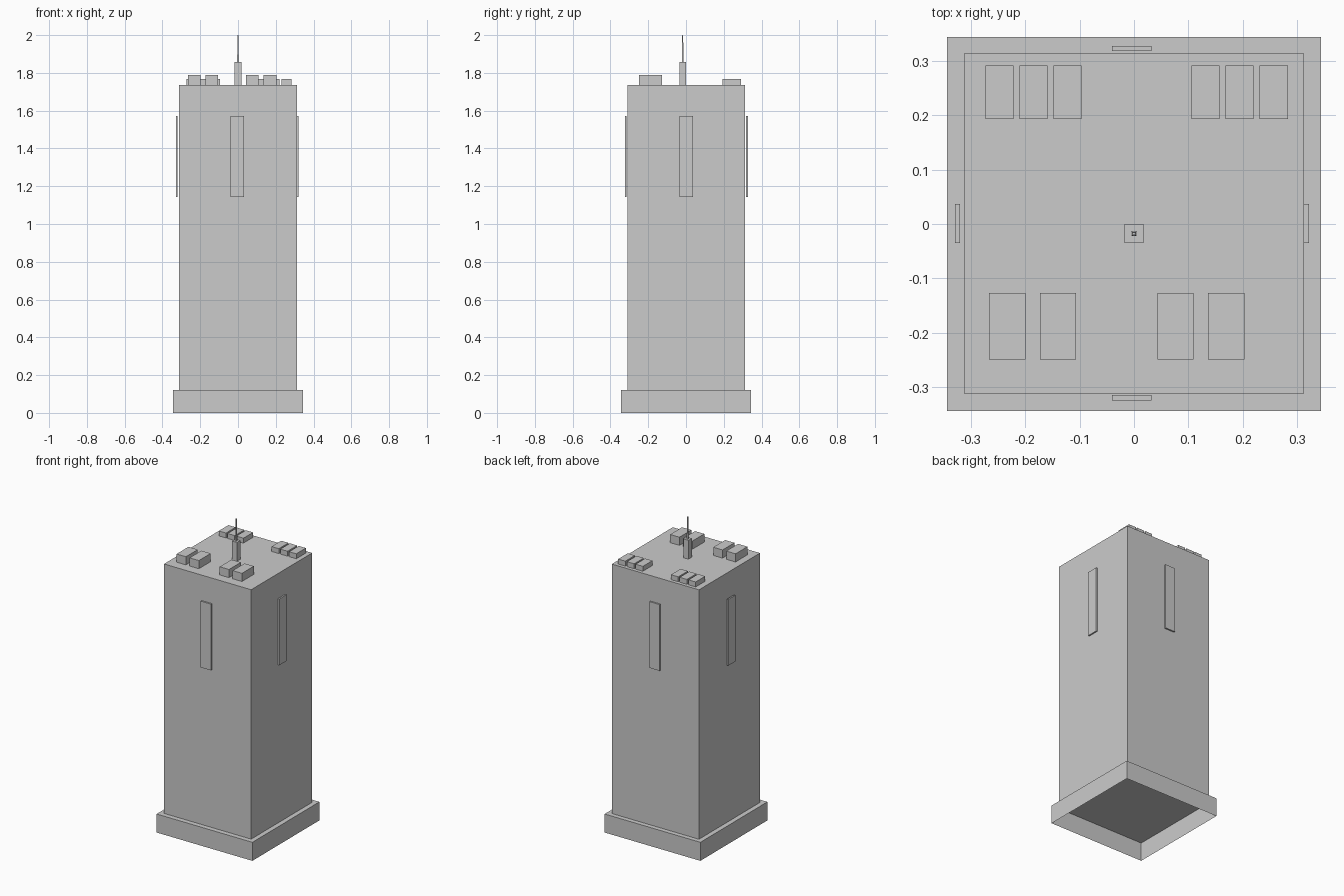
import bpy, bmesh

if "Cube" in bpy.data.objects:
    bpy.data.objects.remove(bpy.data.objects["Cube"])


def box(name, x, y, z, open_bottom=False, taper=1.0):
    """Box from (min, max) ranges; optional open underside and tapered top."""
    bm = bmesh.new()
    bmesh.ops.create_cube(bm, size=1)
    cx, cy = sum(x) / 2, sum(y) / 2
    if open_bottom:
        bm.faces.ensure_lookup_table()
        low = [f for f in bm.faces if f.normal.z < -0.5]
        bmesh.ops.delete(bm, geom=low, context='FACES_ONLY')
    for v in bm.verts:
        s = taper if v.co.z > 0 else 1.0
        v.co = (cx + v.co.x * (x[1] - x[0]) * s,
                cy + v.co.y * (y[1] - y[0]) * s,
                z[1] if v.co.z > 0 else z[0])
    mesh = bpy.data.meshes.new(name)
    bm.to_mesh(mesh)
    bm.free()
    ob = bpy.data.objects.new(name, mesh)
    bpy.context.collection.objects.link(ob)
    return ob


ROOF = 1.735

# Plinth (hollow underneath) and tower shaft
box("plinth", (-0.343, 0.343), (-0.343, 0.343), (0, 0.12), open_bottom=True)
box("tower", (-0.312, 0.312), (-0.311, 0.313), (0.12, ROOF), open_bottom=True)

# Tall thin panels, one per side
PZ = (1.143, 1.572)
box("front_panel", (-0.04, 0.032), (-0.324, -0.314), PZ)
box("back_panel", (-0.04, 0.032), (0.3175, 0.327), PZ)
box("right_panel", (0.312, 0.321), (-0.035, 0.037), PZ)
box("left_panel", (-0.329, -0.3195), (-0.035, 0.037), PZ)

# Roof units: groups of three at the back, pairs at the front
for side, x0 in (("left", -0.273), ("right", 0.1055)):
    for i in range(3):
        x = x0 + i * 0.0626
        box(f"back_{side}_unit_{i + 1}", (x, x + 0.0517), (0.193, 0.291),
            (ROOF, 1.767), open_bottom=True)
for side, x0 in (("left", -0.266), ("right", 0.043)):
    for i in range(2):
        x = x0 + i * 0.093
        box(f"front_{side}_unit_{i + 1}", (x, x + 0.0665), (-0.2485, -0.127),
            (ROOF, 1.788), open_bottom=True)

# Antenna housing and tapered mast
box("antenna_base", (-0.0175, 0.0175), (-0.035, 0), (ROOF, 1.857), open_bottom=True)
box("antenna_mast", (-0.0046, 0.0046), (-0.0221, -0.0129), (1.857, 2.0), taper=0.5)
